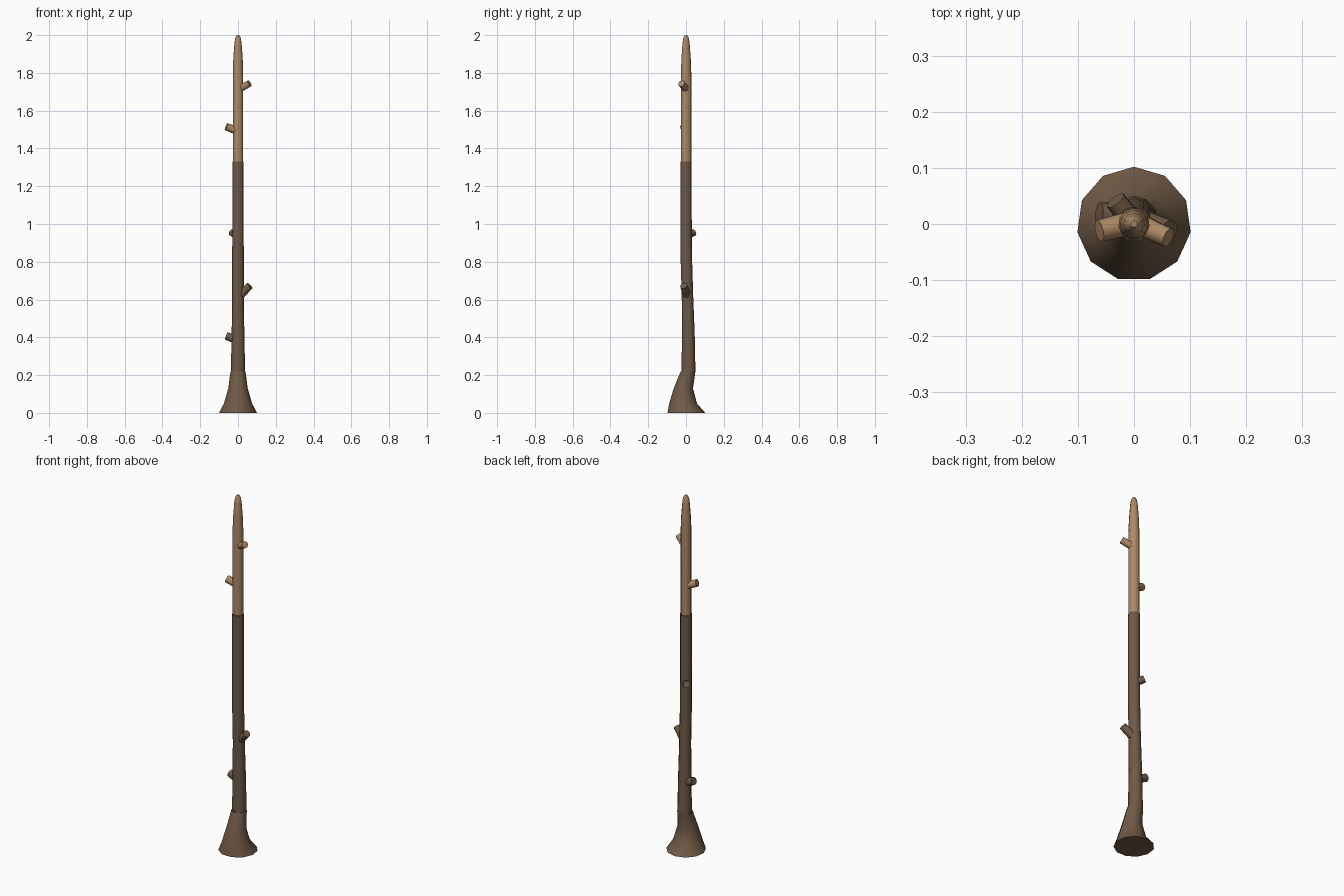
import bpy, bmesh, math
from mathutils import Vector

if "Cube" in bpy.data.objects:
    bpy.data.objects.remove(bpy.data.objects["Cube"])


def material(name, rgb):
    m = bpy.data.materials.new(name)
    m.diffuse_color = (*rgb, 1)
    m.use_nodes = True
    m.node_tree.nodes["Principled BSDF"].inputs["Base Color"].default_value = m.diffuse_color
    return m


bark = material("dark_bark", (0.16, 0.10, 0.06))
wood = material("bare_wood", (0.42, 0.25, 0.13))


def tube(name, rings, mat, sides=11, axis=(0, 0, 1), cap_start=False, cap_end=False, angle=40):
    """Skin circular rings given as (centre, radius); all rings face along axis."""
    rot = Vector((0, 0, 1)).rotation_difference(Vector(axis))
    bm = bmesh.new()
    loops = []
    for centre, r in rings:
        loop = []
        for i in range(sides):
            a = math.pi / 2 + 2 * math.pi * i / sides
            p = Vector((r * math.cos(a), r * math.sin(a), 0))
            loop.append(bm.verts.new(Vector(centre) + rot @ p))
        loops.append(loop)
    for a, b in zip(loops, loops[1:]):
        for i in range(sides):
            j = (i + 1) % sides
            bm.faces.new((a[i], a[j], b[j], b[i]))
    if cap_start:
        bm.faces.new(loops[0][::-1])
    if cap_end:
        bm.faces.new(loops[-1])
    mesh = bpy.data.meshes.new(name)
    bm.to_mesh(mesh)
    bm.free()
    mesh.materials.append(mat)
    ob = bpy.data.objects.new(name, mesh)
    bpy.context.collection.objects.link(ob)
    bpy.ops.object.select_all(action='DESELECT')
    ob.select_set(True)
    bpy.context.view_layer.objects.active = ob
    bpy.ops.object.shade_smooth_by_angle(angle=math.radians(angle))
    return ob


def upright(rows):
    return [((0, y, z), r) for z, y, r in rows]


# flared root, leaning towards the back at its top
tube("root_flare", upright([(0, 0, 0.102), (0.05, -0.017, 0.075), (0.13, -0.015, 0.052),
                            (0.22, 0.01, 0.04)]), bark, cap_start=True)

# bark covered lower shaft
tube("lower_shaft", upright([(0.22, 0.012, 0.038), (0.42, 0.012, 0.034), (0.62, 0.007, 0.031),
                             (0.82, 0.001, 0.031), (1.08, 0, 0.03), (1.33, 0, 0.03)]), bark)

# bare upper shaft with blunt tip
tube("upper_shaft", upright([(1.33, 0, 0.028), (1.8, 0, 0.028), (1.88, 0, 0.025),
                             (1.96, 0, 0.019), (1.985, 0, 0.015), (2.0, 0, 0.006)]),
     wood, cap_end=True, angle=60)

# cut branch stubs: start, tip, radius, material
stubs = [
    ((0, 0.012, 0.385), (-0.062, 0.018, 0.408), 0.021, bark),
    ((0.005, 0.008, 0.615), (0.063, -0.012, 0.673), 0.020, bark),
    ((0, 0, 0.935), (-0.033, 0.042, 0.955), 0.019, bark),
    ((0, 0.003, 1.49), (-0.062, -0.012, 1.515), 0.020, wood),
    ((0, 0.004, 1.71), (0.061, -0.024, 1.744), 0.018, wood),
]
for n, (start, tip, r, mat) in enumerate(stubs, 1):
    s, t = Vector(start), Vector(tip)
    tube(f"branch_stub_{n}", [(s, r * 1.1), (t, r)], mat, sides=9, axis=t - s, cap_end=True)
